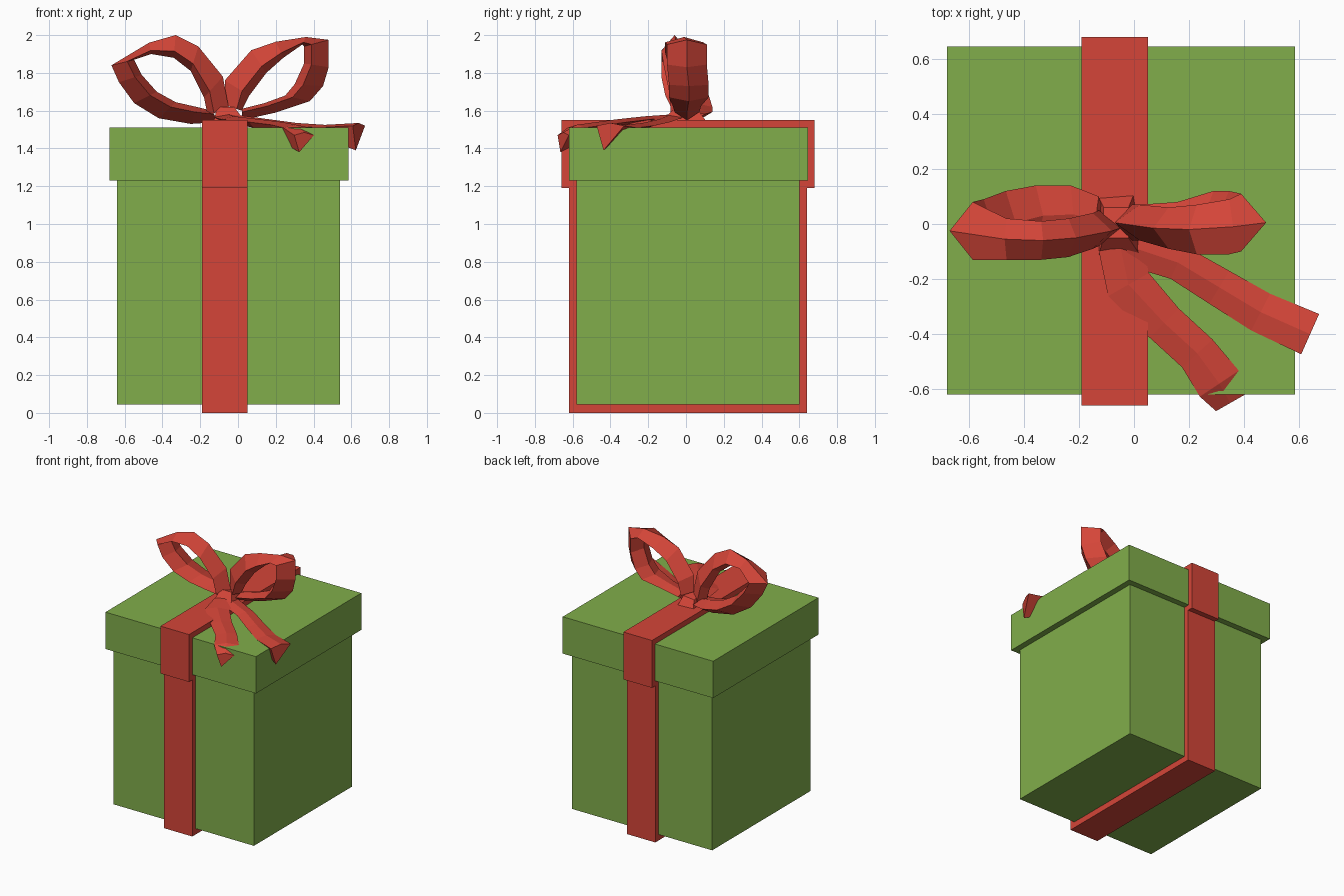
import bpy, bmesh
from mathutils import Vector


def material(name, rgb):
    m = bpy.data.materials.new(name)
    m.diffuse_color = (*rgb, 1)
    return m


GREEN = material("green_paper", (0.22, 0.42, 0.07))
RED = material("red_ribbon", (0.66, 0.06, 0.04))


def finish(name, bm, mat):
    bmesh.ops.recalc_face_normals(bm, faces=bm.faces)
    me = bpy.data.meshes.new(name)
    bm.to_mesh(me)
    bm.free()
    me.materials.append(mat)
    ob = bpy.data.objects.new(name, me)
    bpy.context.collection.objects.link(ob)
    return ob


def box(name, mat, x, y, z):
    bm = bmesh.new()
    bmesh.ops.create_cube(bm, size=1)
    for v in bm.verts:
        v.co = [(r[0] + r[1]) / 2 + c * (r[1] - r[0]) for r, c in zip((x, y, z), v.co)]
    return finish(name, bm, mat)


def skin(name, sections):
    """Faceted strip through equal-sized cross-sections, capped at both ends."""
    bm = bmesh.new()
    rings = [[bm.verts.new(p) for p in s] for s in sections]
    n = len(rings[0])
    for a, b in zip(rings, rings[1:]):
        for i in range(n):
            j = (i + 1) % n
            bm.faces.new((a[i], a[j], b[j], b[i]))
    bm.faces.new(rings[0])
    bm.faces.new(rings[-1])
    return finish(name, bm, RED)


def bow_loop(name, rows):
    """Rows: outer ridge x, z; inner crease x, z; ribbon y range."""
    secs = []
    for ox, oz, ix, iz, y0, y1 in rows:
        ex, ez = ox + (ix - ox) * 0.7, oz + (iz - oz) * 0.7
        ym = (y0 + y1) / 2
        secs.append([(ox, ym, oz), (ex, y0, ez), (ix, ym, iz), (ex, y1, ez)])
    return skin(name, secs)


def tail(name, rows):
    """Rows: centre x, y, z; half width; depth of the fold hanging below."""
    pts = [Vector(r[:3]) for r in rows]
    secs = []
    for i, (x, y, z, w, d) in enumerate(rows):
        t = pts[min(i + 1, len(pts) - 1)] - pts[max(i - 1, 0)]
        side = Vector((-t.y, t.x, 0)).normalized() * w
        p = pts[i]
        secs.append([p + side, p + Vector((0, 0, 0.015)), p - side,
                     p - side * 0.5 - Vector((0, 0, d))])
    return skin(name, secs)


# Box, lid and the ribbon wrapped around each
box("box_body", GREEN, (-0.64, 0.54), (-0.58, 0.60), (0.045, 1.23))
box("lid", GREEN, (-0.68, 0.585), (-0.62, 0.645), (1.23, 1.51))
box("body_ribbon", RED, (-0.19, 0.05), (-0.62, 0.64), (0, 1.19))
box("lid_ribbon", RED, (-0.19, 0.05), (-0.66, 0.68), (1.19, 1.55))

# Bow loops
bow_loop("left_bow_loop", [
    (-0.05, 1.62, -0.16, 1.57, -0.08, 0.05),
    (-0.08, 1.78, -0.18, 1.67, -0.09, 0.04),
    (-0.21, 1.94, -0.25, 1.81, -0.12, 0.02),
    (-0.33, 2.00, -0.34, 1.88, -0.13, 0.01),
    (-0.47, 1.96, -0.46, 1.90, -0.13, 0.02),
    (-0.67, 1.84, -0.55, 1.87, -0.13, 0.08),
    (-0.63, 1.75, -0.51, 1.79, -0.13, 0.09),
    (-0.55, 1.64, -0.43, 1.70, -0.11, 0.12),
    (-0.42, 1.56, -0.33, 1.645, -0.08, 0.14),
    (-0.25, 1.53, -0.22, 1.62, -0.07, 0.14),
    (-0.10, 1.54, -0.14, 1.60, -0.07, 0.10)])
bow_loop("right_bow_loop", [
    (-0.07, 1.63, 0.02, 1.60, -0.06, 0.07),
    (-0.07, 1.76, 0.06, 1.68, -0.06, 0.07),
    (0.07, 1.92, 0.15, 1.80, -0.09, 0.06),
    (0.20, 1.965, 0.24, 1.88, -0.11, 0.07),
    (0.36, 1.99, 0.34, 1.95, -0.11, 0.09),
    (0.48, 1.975, 0.35, 1.94, -0.10, 0.11),
    (0.48, 1.83, 0.35, 1.85, -0.10, 0.11),
    (0.45, 1.73, 0.30, 1.74, -0.09, 0.12),
    (0.38, 1.65, 0.25, 1.68, -0.09, 0.12),
    (0.20, 1.59, 0.14, 1.64, -0.07, 0.08),
    (0.02, 1.55, 0.02, 1.61, -0.06, 0.07)])

# Knot
skin("bow_knot", [
    [(-0.13, -0.12, 1.54), (0.04, -0.14, 1.54), (-0.02, -0.05, 1.62), (-0.11, -0.05, 1.62)],
    [(-0.13, 0.10, 1.54), (0.00, 0.11, 1.54), (-0.02, 0.06, 1.61), (-0.11, 0.06, 1.60)]])

# Loose ribbon tails
tail("front_tail", [
    (-0.05, -0.08, 1.565, 0.08, 0.02),
    (-0.02, -0.22, 1.555, 0.085, 0.02),
    (0.11, -0.36, 1.54, 0.075, 0.03),
    (0.23, -0.47, 1.525, 0.075, 0.06),
    (0.31, -0.58, 1.51, 0.085, 0.10),
    (0.35, -0.65, 1.47, 0.06, 0.09)])
tail("side_tail", [
    (-0.02, -0.08, 1.565, 0.07, 0.02),
    (0.16, -0.14, 1.54, 0.065, 0.02),
    (0.31, -0.23, 1.52, 0.07, 0.03),
    (0.46, -0.32, 1.51, 0.075, 0.05),
    (0.64, -0.40, 1.52, 0.08, 0.13)])
